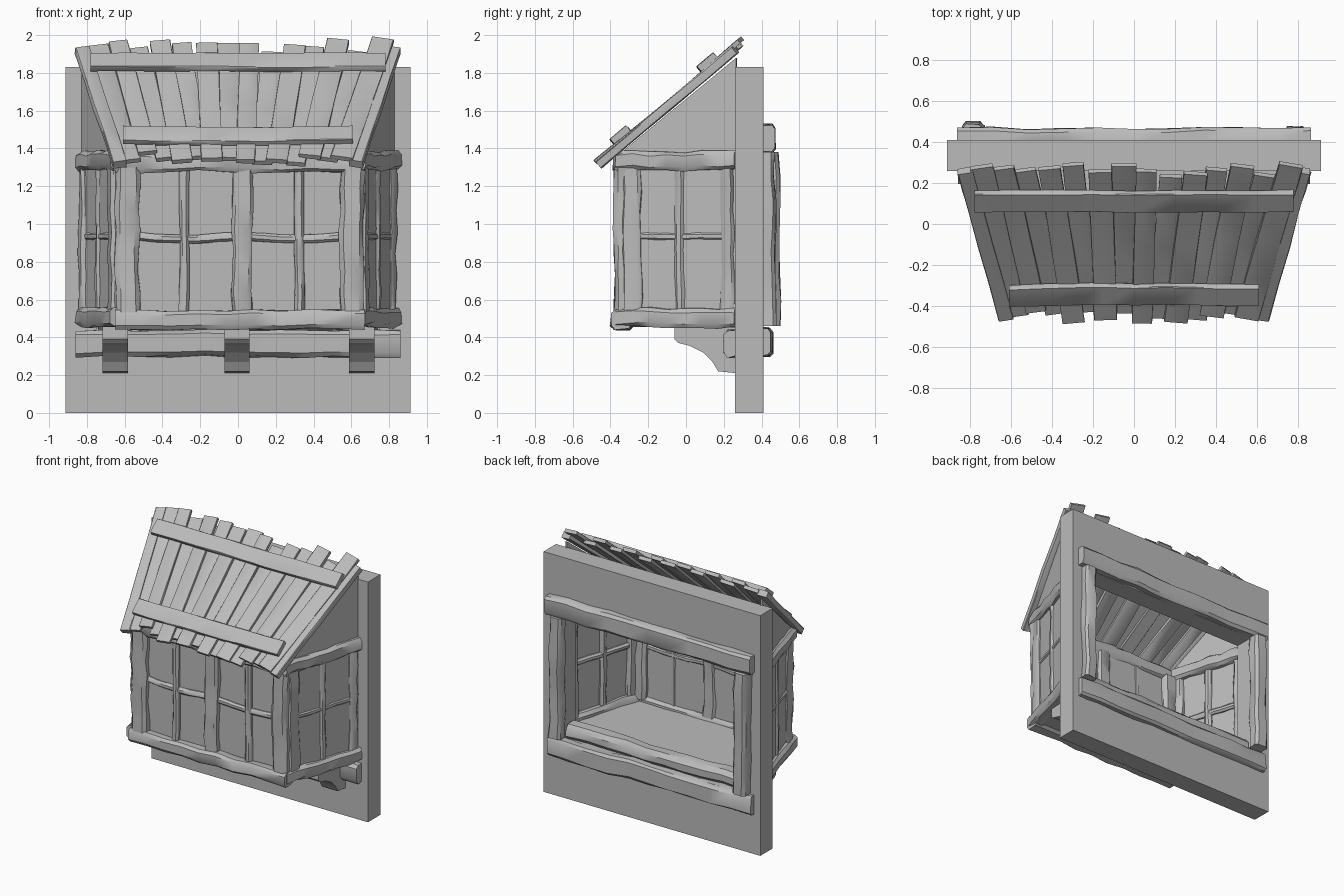
import bpy, bmesh, math, random
from mathutils import Vector as V

random.seed(7)
cube = bpy.data.objects.get("Cube")
if cube:
    bpy.data.objects.remove(cube)

grey = bpy.data.materials.new("plain grey")
grey.use_nodes = True
GREY = (0.5, 0.5, 0.5, 1)
grey.diffuse_color = GREY
grey.node_tree.nodes["Principled BSDF"].inputs["Base Color"].default_value = GREY


def finish(name, bm, smooth=False):
    bmesh.ops.recalc_face_normals(bm, faces=bm.faces)
    me = bpy.data.meshes.new(name)
    bm.to_mesh(me)
    bm.free()
    me.materials.append(grey)
    if smooth:
        me.shade_smooth()
        me.set_sharp_from_angle(angle=math.radians(35))
    ob = bpy.data.objects.new(name, me)
    bpy.context.collection.objects.link(ob)
    return ob


def prism(name, points, push):
    """Extrude a flat outline along a vector."""
    bm = bmesh.new()
    face = bm.faces.new([bm.verts.new(p) for p in points])
    out = bmesh.ops.extrude_face_region(bm, geom=[face])
    moved = [g for g in out["geom"] if isinstance(g, bmesh.types.BMVert)]
    bmesh.ops.translate(bm, verts=moved, vec=V(push))
    if face.is_valid is False:
        bmesh.ops.holes_fill(bm, edges=bm.edges)
    return finish(name, bm)


def beam(name, p, q, w, h, up=(0, 0, 1), n=7, rough=0.006, cham=0.2, sag=0.0):
    """Hewn timber from p to q: chamfered section, uneven along its length."""
    p, q = V(p), V(q)
    axis = (q - p).normalized()
    side = axis.cross(V(up)).normalized()
    top = side.cross(axis)
    c = min(w, h) * cham
    a, b = w / 2, h / 2
    section = [(a, b - c), (a - c, b), (c - a, b), (-a, b - c),
               (-a, c - b), (c - a, -b), (a - c, -b), (a, c - b)]
    bm = bmesh.new()
    rings = []
    for i in range(n + 1):
        t = i / n
        mid = p.lerp(q, t) - top * sag * math.sin(math.pi * t)
        mid += (side * random.uniform(-1, 1) + top * random.uniform(-1, 1)) * rough
        ring = []
        for s, u in section:
            k = 1 + random.uniform(-1, 1) * rough / max(a, b)
            ring.append(bm.verts.new(mid + side * s * k + top * u * k))
        rings.append(ring)
    for r0, r1 in zip(rings, rings[1:]):
        for j in range(8):
            bm.faces.new((r0[j - 1], r0[j], r1[j], r1[j - 1]))
    bm.faces.new(rings[0])
    bm.faces.new(rings[-1])
    return finish(name, bm, True)


FRONT, BACK = (0, -1, 0), (0, 1, 0)

# Wall slab with a rectangular opening
bm = bmesh.new()
rings = []
for y in (0.26, 0.41):
    for x, z0, z1 in ((0.913, 0, 1.83), (0.75, 0.44, 1.38)):
        rings.append([bm.verts.new((sx, y, z)) for sx, z in
                      ((-x, z0), (x, z0), (x, z1), (-x, z1))])
for r0, r1 in ((0, 1), (2, 3), (0, 2), (1, 3)):
    for j in range(4):
        bm.faces.new((rings[r0][j - 1], rings[r0][j], rings[r1][j], rings[r1][j - 1]))
finish("wall", bm)

# Frame on the back of the wall, and the sill inside the opening
beam("back_top_beam", (-0.865, 0.425, 1.455), (0.865, 0.425, 1.455), 0.09, 0.14, n=10)
beam("back_bottom_beam", (-0.86, 0.415, 0.375), (0.86, 0.415, 0.375), 0.08, 0.14, n=10)
beam("back_post_right", (-0.785, 0.445, 0.46), (-0.785, 0.445, 1.38), 0.105, 0.1, BACK)
beam("back_post_left", (0.785, 0.43, 0.46), (0.785, 0.43, 1.38), 0.1, 0.085, BACK)
beam("inner_sill", (-0.74, 0.33, 0.49), (0.74, 0.33, 0.49), 0.13, 0.11, n=9, cham=0.28)

# Support log and brackets under the bay
beam("support_log", (-0.86, 0.24, 0.37), (0.86, 0.24, 0.37), 0.08, 0.14, n=10, cham=0.28)
profile = [(0.27, 0.21), (0.17, 0.22), (0.14, 0.27), (0.09, 0.32), (0.02, 0.355),
           (-0.04, 0.37), (-0.06, 0.39), (-0.06, 0.46), (0.27, 0.46)]
for name, x in (("right", -0.65), ("middle", -0.005), ("left", 0.655)):
    prism("bracket_" + name, [(x - 0.067, y, z) for y, z in profile], (0.134, 0, 0))

# Bay floor and front pane
prism("bay_floor", [(-0.6, -0.34, 0.47), (0.6, -0.34, 0.47),
                    (0.79, 0.3, 0.47), (-0.79, 0.3, 0.47)], (0, 0, 0.04))
prism("front_pane", [(-0.61, -0.325, 0.48), (0.61, -0.325, 0.48),
                     (0.61, -0.325, 1.36), (-0.61, -0.325, 1.36)], (0, 0.015, 0))

# Bay front timbers
beam("front_bottom_beam", (-0.65, -0.34, 0.495), (0.67, -0.34, 0.495), 0.11, 0.1, n=9)
beam("front_top_beam", (-0.65, -0.335, 1.325), (0.67, -0.335, 1.325), 0.09, 0.1, n=9)
beam("corner_post_right", (-0.585, -0.325, 0.53), (-0.585, -0.325, 1.3), 0.125, 0.11, FRONT)
beam("corner_post_left", (0.605, -0.325, 0.53), (0.605, -0.325, 1.3), 0.125, 0.11, FRONT)
beam("middle_post", (0.02, -0.335, 0.53), (0.02, -0.335, 1.3), 0.105, 0.08, FRONT)
for side, x, x0, x1 in (("right", -0.285, -0.53, -0.02), ("left", 0.325, 0.06, 0.56)):
    beam("front_mullion_" + side, (x, -0.33, 0.54), (x, -0.33, 1.3), 0.052, 0.052,
         FRONT, rough=0.003, cham=0.29)
    beam("front_crossbar_" + side, (x0, -0.325, 0.935), (x1, -0.325, 0.935), 0.045, 0.045,
         rough=0.002, cham=0.29, sag=0.015)

# Bay sides: pane with gable, beams, posts and bars along a slanted line
for side, s in (("right", -1), ("left", 1)):
    def at(y, z, out=0.0):
        return V((s * (0.725 + (y + 0.03) * 0.3 + out), y, z))
    normal = V((s, -0.3, 0)).normalized()
    prism("side_pane_" + side, [at(-0.35, 0.47), at(0.27, 0.47), at(0.27, 1.88),
                                at(-0.35, 1.37)], normal * 0.015)
    beam("side_bottom_beam_" + side, at(-0.36, 0.505), at(0.27, 0.505), 0.1, 0.1)
    beam("side_top_beam_" + side, at(-0.36, 1.335), at(0.27, 1.335), 0.1, 0.1)
    beam("side_back_post_" + side, at(0.225, 0.5), at(0.225, 1.3), 0.07, 0.07, normal)
    beam("side_front_post_" + side, at(-0.28, 0.5), at(-0.28, 1.3), 0.1, 0.07, normal)
    beam("side_mullion_" + side, at(-0.03, 0.54), at(-0.03, 1.3), 0.055, 0.055,
         normal, rough=0.003, cham=0.29)
    beam("side_crossbar_" + side, at(-0.24, 0.935), at(0.21, 0.935), 0.045, 0.045,
         rough=0.002, cham=0.29)

# Roof: planks fanned out towards the top, with ragged ends
SLOPE = 0.84
roof_up = V((0, -SLOPE, 1)).normalized()


def roof(x, y, lift=0.0):
    return V((x, y, 1.715 + SLOPE * y)) + roof_up * lift


COUNT = 14
for i in range(COUNT):
    f = 2 * i / (COUNT - 1) - 1
    low = -0.435 + random.uniform(-0.035, 0.03)
    high = 0.27 + random.uniform(-0.045, 0.03)
    shift = random.uniform(-0.012, 0.012)
    lift = 0.012 if i % 2 else -0.008
    beam("roof_plank_%d" % (i + 1), roof(f * 0.56 + shift, low, lift),
         roof(f * 0.755 - shift, high, lift), random.uniform(0.1, 0.125), 0.026,
         roof_up, n=4, rough=0.002, cham=0.08, sag=0.008)
for side, s in (("right", -1), ("left", 1)):
    beam("roof_edge_plank_" + side, roof(s * 0.625, -0.465, -0.01),
         roof(s * 0.825, 0.255, -0.01), 0.075, 0.045, roof_up, n=4, rough=0.003, cham=0.1)

# Two battens across the planks
beam("upper_batten", roof(-0.78, 0.135, 0.038), roof(0.78, 0.135, 0.038), 0.115, 0.035,
     V((0, -SLOPE, 1)), n=8, rough=0.003, cham=0.1)
beam("lower_batten", roof(-0.61, -0.325, 0.038), roof(0.61, -0.325, 0.038), 0.115, 0.035,
     V((0, -SLOPE, 1)), n=8, rough=0.003, cham=0.1, sag=0.01)
